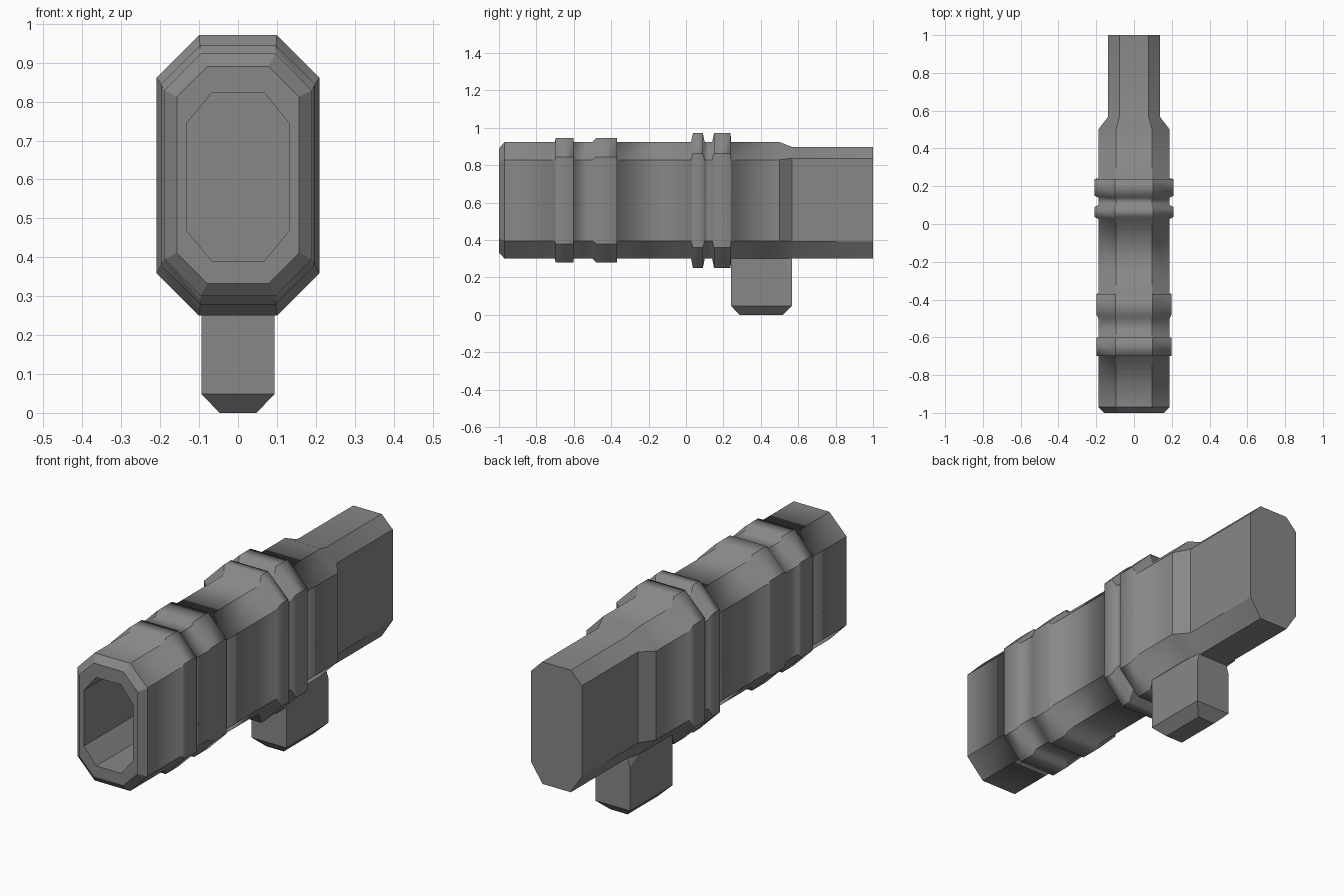
import bpy, bmesh

if "Cube" in bpy.data.objects:
    bpy.data.objects.remove(bpy.data.objects["Cube"])

dark_grey = bpy.data.materials.new("dark_grey")
dark_grey.diffuse_color = (0.245, 0.245, 0.245, 1)
dark_grey.use_nodes = True
dark_grey.node_tree.nodes["Principled BSDF"].inputs["Base Color"].default_value = dark_grey.diffuse_color


def finish(name, bm):
    bmesh.ops.recalc_face_normals(bm, faces=bm.faces[:])
    mesh = bpy.data.meshes.new(name)
    bm.to_mesh(mesh)
    bm.free()
    mesh.materials.append(dark_grey)
    obj = bpy.data.objects.new(name, mesh)
    bpy.context.collection.objects.link(obj)
    return obj


def octagon(bm, y, half, low, high, cut_x, cut_top, cut_low):
    inner = half - cut_x
    right = [(inner, low), (half, low + cut_low), (half, high - cut_top), (inner, high)]
    outline = right + [(-x, z) for x, z in reversed(right)]
    return [bm.verts.new((x, y, z)) for x, z in outline]


# Cross-sections: half width, bottom, top, side cut, top cut, bottom cut
BORE = (0.133, 0.39, 0.823, 0.066, 0.08, 0.08)
MUZZLE = (0.157, 0.333, 0.89, 0.078, 0.078, 0.078)
BODY = (0.189, 0.30, 0.924, 0.093, 0.095, 0.095)
BAND = (0.198, 0.279, 0.944, 0.1, 0.1, 0.1)
RING = (0.209, 0.25, 0.971, 0.109, 0.109, 0.109)
TAIL = (0.137, 0.30, 0.897, 0.06, 0.06, 0.092)

stations = [
    (-0.40, BORE), (-1.0, BORE), (-1.0, MUZZLE), (-0.97, BODY),
    (-0.70, BODY), (-0.698, BAND), (-0.602, BAND), (-0.60, BODY),
    (-0.50, BODY), (-0.48, BAND), (-0.37, BAND), (-0.368, BODY),
    (0.027, BODY), (0.037, RING), (0.09, RING), (0.10, BODY),
    (0.14, BODY), (0.15, RING), (0.238, RING), (0.242, BODY),
    (0.50, BODY), (0.568, TAIL), (1.0, TAIL),
]

# Hollow ribbed barrel, lofted from the bottom of the bore to the rear end
bm = bmesh.new()
loops = [octagon(bm, y, *section) for y, section in stations]
for a, b in zip(loops, loops[1:]):
    for i in range(8):
        j = (i + 1) % 8
        bm.faces.new((a[i], a[j], b[j], b[i]))
bm.faces.new(loops[0])
bm.faces.new(loops[-1])

# Ribs blend softly along the barrel; octagon corners, muzzle and steep bends stay crisp
for face in bm.faces:
    face.smooth = True
bm.normal_update()
for edge in bm.edges:
    y0, y1 = (v.co.y for v in edge.verts)
    lengthwise = abs(y0 - y1) > 1e-4
    on_ribs = -0.8 < y0 < 0.3 and y0 > -0.399 or -0.8 < y0 < -0.401
    limit = 3.2 if on_ribs else 0.52
    edge.smooth = not lengthwise and edge.calc_face_angle() < limit
finish("barrel_body", bm)

# Mounting stub with chamfered foot and clipped rear top corners
bm = bmesh.new()
half_profile = [
    (0.047, 0.287, 0), (0.047, 0.518, 0),
    (0.094, 0.24, 0.048), (0.094, 0.566, 0.048),
    (0.094, 0.24, 0.303), (0.094, 0.50, 0.303),
    (0.094, 0.566, 0.26), (0.08, 0.566, 0.303),
]
for x, y, z in half_profile:
    for side in (-1, 1):
        bm.verts.new((side * x, y, z))
bmesh.ops.convex_hull(bm, input=bm.verts[:])
bmesh.ops.dissolve_limit(bm, angle_limit=0.01, verts=bm.verts[:], edges=bm.edges[:])
finish("mounting_stub", bm)
